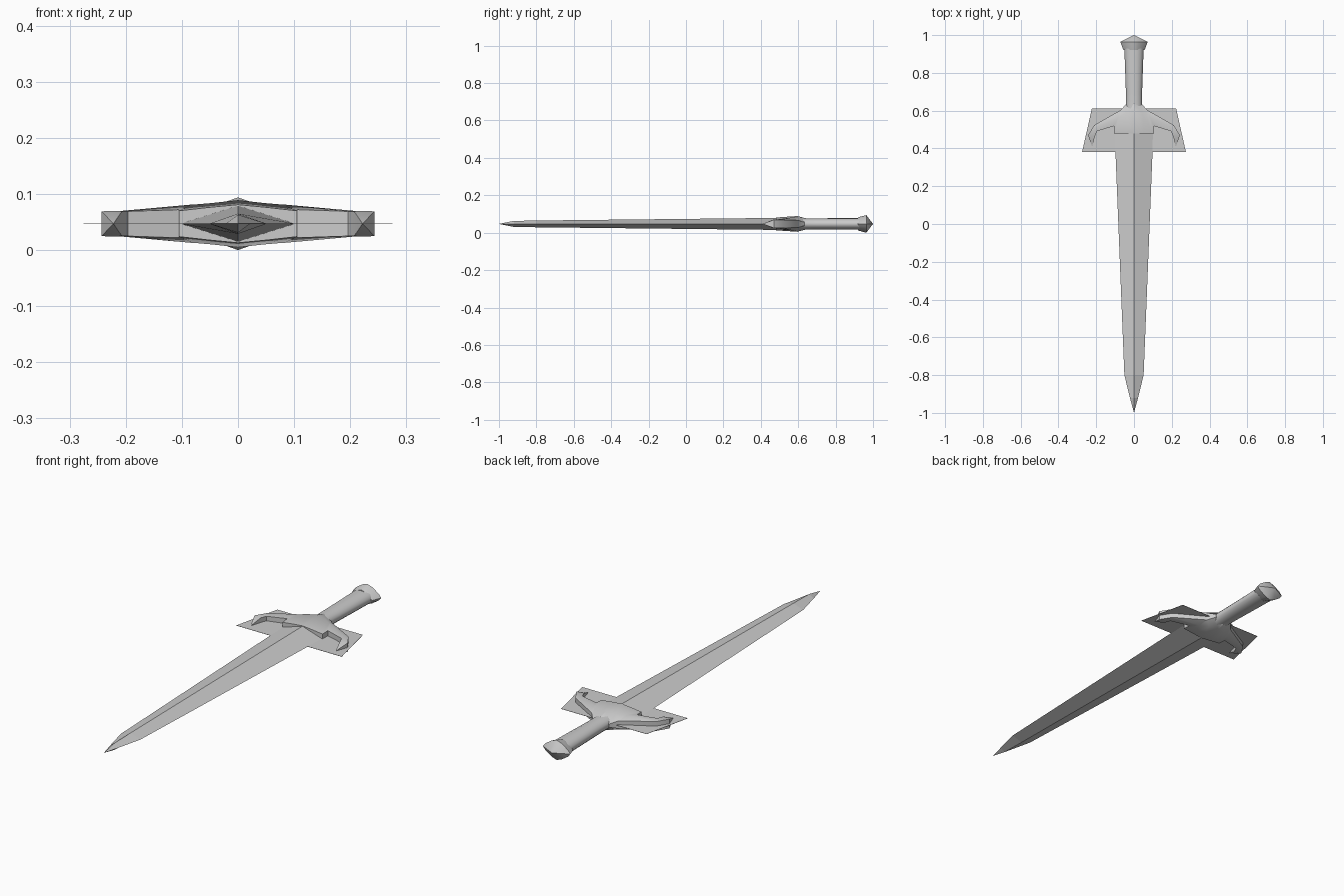
import bpy, bmesh, math

if "Cube" in bpy.data.objects:
    bpy.data.objects.remove(bpy.data.objects["Cube"])

MID = 0.047  # height of the sword's centre plane

steel = bpy.data.materials.new("steel_grey")
steel.use_nodes = True
steel.diffuse_color = (0.6, 0.6, 0.6, 1)
steel.node_tree.nodes["Principled BSDF"].inputs["Base Color"].default_value = (0.6, 0.6, 0.6, 1)


def loft(name, rings, angle=None):
    """Skin a row of equal-length rings; rings collapsed to a point make tips."""
    bm = bmesh.new()
    rows = [[bm.verts.new((x, y, z + MID)) for x, y, z in ring] for ring in rings]
    n = len(rows[0])
    for a, b in zip(rows, rows[1:]):
        for i in range(n):
            j = (i + 1) % n
            bm.faces.new((a[i], a[j], b[j], b[i]))
    for row in (rows[0], rows[-1]):
        if (row[0].co - row[n // 2].co).length > 1e-4:
            bm.faces.new(row)
    bmesh.ops.remove_doubles(bm, verts=bm.verts, dist=1e-5)
    bmesh.ops.recalc_face_normals(bm, faces=bm.faces)
    mesh = bpy.data.meshes.new(name)
    bm.to_mesh(mesh)
    bm.free()
    mesh.materials.append(steel)
    obj = bpy.data.objects.new(name, mesh)
    bpy.context.collection.objects.link(obj)
    if angle:
        bpy.ops.object.select_all(action='DESELECT')
        obj.select_set(True)
        bpy.context.view_layer.objects.active = obj
        bpy.ops.object.shade_smooth_by_angle(angle=math.radians(angle))
    return obj


def oval(y, a, h, sides, power=1.0):
    """Cross-section at y; power 1 is an ellipse, power 2 a diamond."""
    ring = []
    for i in range(sides):
        t = 2 * math.pi * i / sides
        c, s = math.cos(t), math.sin(t)
        ring.append((a * math.copysign(abs(c) ** power, c), y,
                     h * math.copysign(abs(s) ** power, s)))
    return ring


# Blade: diamond section, tapering to a point
blade = [(0.56, 0.104, 0.033), (0.48, 0.102, 0.032), (-0.80, 0.051, 0.018),
         (-0.92, 0.0215, 0.016), (-1.0, 0, 0)]
loft("blade", [oval(y, a, h, 4) for y, a, h in blade])

# Grip: oval, flaring gently to the pommel
grip = [(0.58, 0.050, 0.032), (0.635, 0.042, 0.030), (0.70, 0.043, 0.030), (0.93, 0.051, 0.031)]
loft("grip", [oval(y, a, h, 16) for y, a, h in grip], 40)

# Pommel: softened diamond coming to a point
pommel = [(0.920, 0.054, 0.035), (0.930, 0.060, 0.038), (0.964, 0.072, 0.047), (1.0, 0, 0)]
loft("pommel", [oval(y, a, h, 12, 1.5) for y, a, h in pommel], 40)

# Guard: stations from the centre out, each with rear, ridge and front (x, y, half height)
stations = [
    ((0, 0.640, 0.030), (0, 0.595, 0.042), (0, 0.48, 0.034)),
    ((0.043, 0.634, 0.008), (0.045, 0.585, 0.037), (0.052, 0.48, 0.029)),
    ((0.070, 0.603, 0.018), (0.080, 0.565, 0.034), (0.105, 0.48, 0.023)),
    ((0.074, 0.601, 0.019), (0.084, 0.563, 0.034), (0.106, 0.518, 0.025)),
    ((0.210, 0.524, 0.022), (0.206, 0.512, 0.023), (0.196, 0.492, 0.022)),
    ((0.243, 0.470, 0.022), (0.224, 0.467, 0.023), (0.207, 0.464, 0.022)),
    ((0.222, 0.410, 0),) * 3,
]


def guard_ring(points, side):
    top = [(side * x, y, h) for x, y, h in points]
    return top + [(x, y, -h) for x, y, h in reversed(top)]


loft("guard", [guard_ring(s, -1) for s in reversed(stations[1:])]
     + [guard_ring(s, 1) for s in stations], 35)

# Thin flat plate through the guard
loft("guard_plate", [[(-w, y, t), (w, y, t), (w, y, -t), (-w, y, -t)]
                     for y, w, t in ((0.38, 0.275, 0.0005), (0.612, 0.223, 0.0005))])
